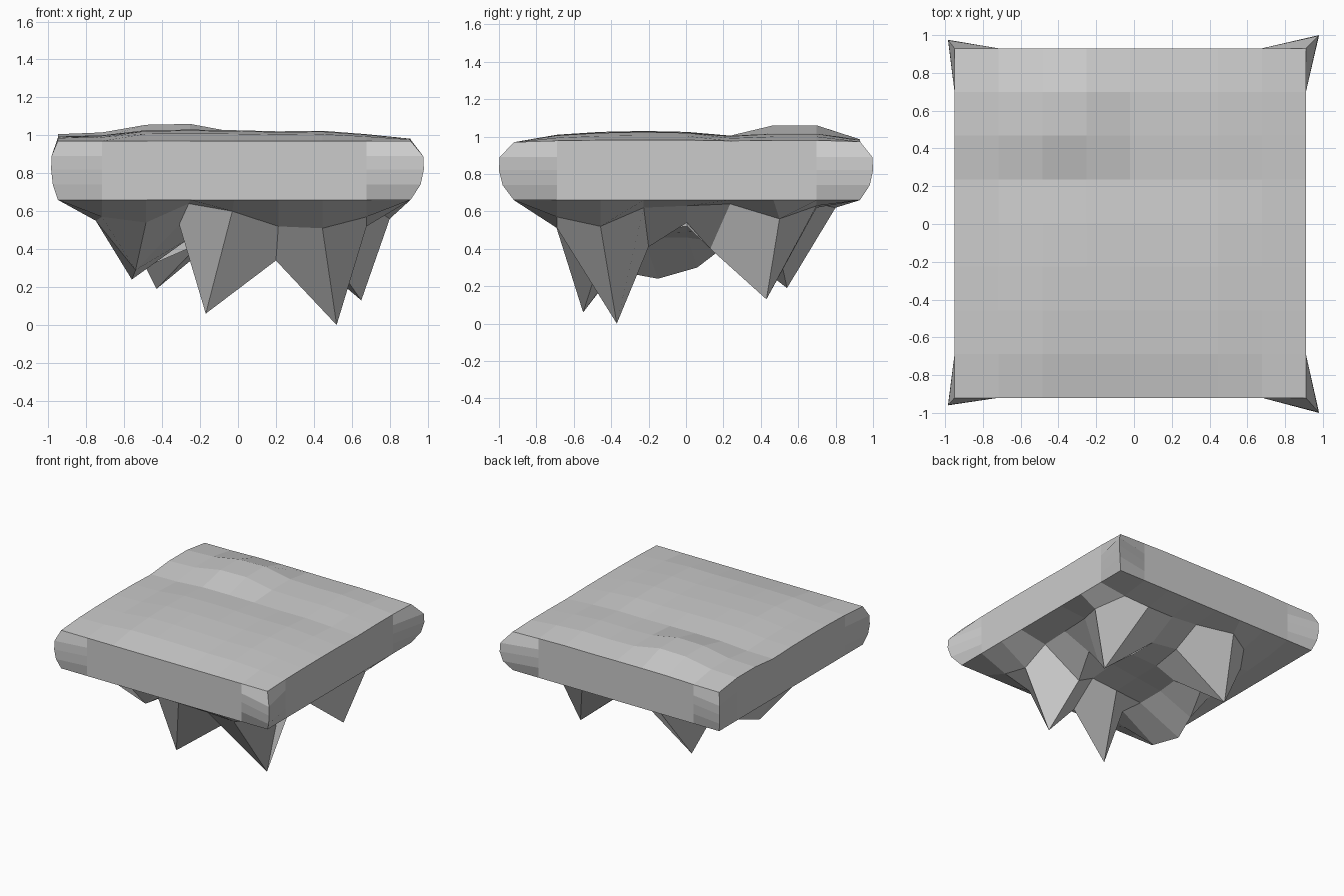
import bpy, bmesh

if "Cube" in bpy.data.objects:
    bpy.data.objects.remove(bpy.data.objects["Cube"])

N, K = 8, 4                                   # cells across, cells up the side
SIDE_Z = [0.66, 0.74, 0.82, 0.89]
FLARE = [0.0, 0.75, 1.0, 0.95, 0.0]           # corner bulge for each side level
# Gentle swell of the top surface, by row (y) and column (x)
TOP_ROW = [0.0, 0.04, 0.055, 0.06, 0.055, 0.035, 0.09, 0.09, 0.015]
TOP_COL = [0.4, 0.5, 0.95, 1.0, 0.95, 0.85, 0.9, 0.6, 0.2]
# Height of the inner underside, front row first
UNDER = [
    [.57, .54, .64, .60, .52, .51, .57],
    [.55, .29, .53, .06, .34, .00, .52],
    [.56, .24, .46, .48, .50, .41, .62],
    [.57, .30, .46, .49, .52, .54, .63],
    [.58, .52, .43, .49, .50, .40, .64],
    [.60, .57, .19, .53, .50, .13, .56],
    [.62, .60, .62, .64, .62, .62, .63],
]
# Sideways shift of the hanging spikes and their neighbours
SHIFT = {(4, 2): (-.17, -.55), (6, 2): (.52, -.37), (2, 3): (-.56, -.15),
         (6, 6): (.65, .43), (3, 6): (-.43, .54), (2, 2): (-.54, -.42),
         (7, 6): (.80, .50), (1, 2): (-.75, -.50), (5, 2): (.20, -.46),
         (3, 2): (-.31, -.50), (3, 1): (-.26, -.72), (4, 1): (-.03, -.72),
         (6, 3): (.37, -.20), (6, 5): (.46, .13), (2, 6): (-.62, .50),
         (3, 7): (-.30, .80), (3, 5): (-.20, .23), (2, 4): (-.50, .06)}


def point(i, j, k):
    """Position of a node on the shell of the slab lattice."""
    x = -0.95 + 1.86 * i / N
    y = -0.92 + 1.85 * j / N
    edge = i in (0, N) or j in (0, N)
    if k == K:
        swell = TOP_ROW[j] * TOP_COL[i]
        if j in (6, 7) and i >= 4:            # rear hump fades to the right
            swell *= 0.55
        return x, y, 0.97 + swell
    if not edge:
        x, y = SHIFT.get((i, j), (x, y))
        return x, y, UNDER[j - 1][i - 1]
    if i in (0, N) and j in (0, N):
        x += FLARE[k] * (0.07 if i else -0.035)
        y += FLARE[k] * ((0.07 if i else 0.045) if j else (-0.08 if i else -0.04))
    return x, y, SIDE_Z[k]


bm = bmesh.new()
nodes = {}


def node(i, j, k):
    if (i, j, k) not in nodes:
        nodes[i, j, k] = bm.verts.new(point(i, j, k))
    return nodes[i, j, k]


def quad(*keys):
    bm.faces.new([node(*key) for key in keys])


# Top and craggy underside
for i in range(N):
    for j in range(N):
        for k in (0, K):
            quad((i, j, k), (i + 1, j, k), (i + 1, j + 1, k), (i, j + 1, k))

# Four banded sides
for a in range(N):
    for k in range(K):
        for s in (0, N):
            quad((a, s, k), (a + 1, s, k), (a + 1, s, k + 1), (a, s, k + 1))
            quad((s, a, k), (s, a + 1, k), (s, a + 1, k + 1), (s, a, k + 1))

bmesh.ops.recalc_face_normals(bm, faces=bm.faces)
mesh = bpy.data.meshes.new("floating_rock_platform")
bm.to_mesh(mesh)
bm.free()
rock = bpy.data.objects.new("floating_rock_platform", mesh)
bpy.context.collection.objects.link(rock)
